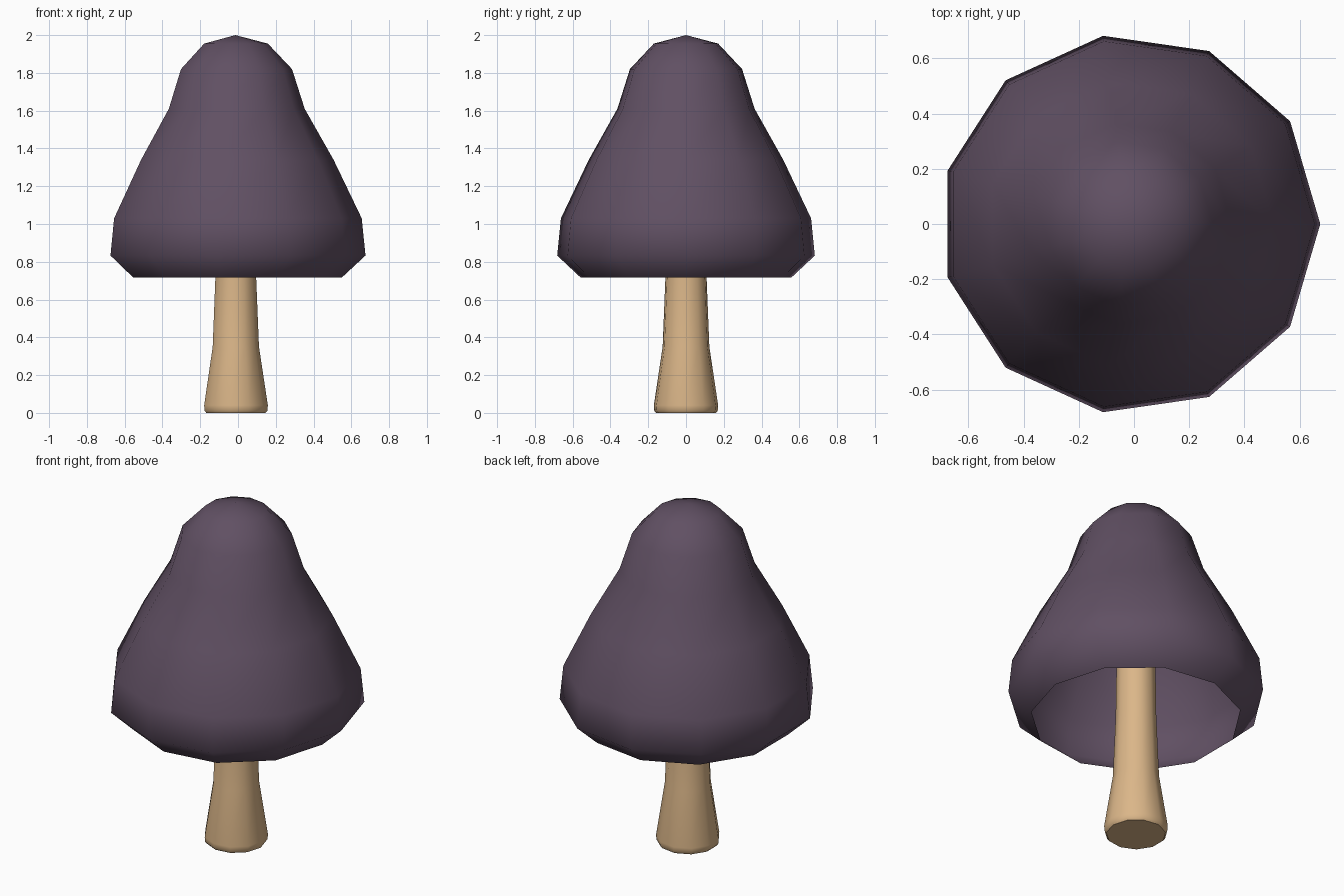
import bpy, bmesh, math

if "Cube" in bpy.data.objects:
    bpy.data.objects.remove(bpy.data.objects["Cube"])

SIDES = 11
CX = -0.014  # axis offset so the odd-sided bounds are centred on x = 0


def material(name, rgb):
    m = bpy.data.materials.new(name)
    m.diffuse_color = (*rgb, 1.0)
    m.use_nodes = True
    m.node_tree.nodes["Principled BSDF"].inputs["Base Color"].default_value = m.diffuse_color
    return m


def lathe(name, profile, mat, angle, cap_bottom=False):
    """Revolve (radius, z) points, bottom to top; radius 0 makes a tip."""
    bm = bmesh.new()
    rings = []
    for r, z in profile:
        if r == 0:
            rings.append([bm.verts.new((CX, 0, z))])
        else:
            rings.append([bm.verts.new((CX + r * math.cos(2 * math.pi * i / SIDES),
                                        r * math.sin(2 * math.pi * i / SIDES), z))
                          for i in range(SIDES)])
    for a, b in zip(rings, rings[1:]):
        for i in range(SIDES):
            j = (i + 1) % SIDES
            if len(b) == 1:
                bm.faces.new((a[i], a[j], b[0]))
            else:
                bm.faces.new((a[i], a[j], b[j], b[i]))
    if cap_bottom:
        bm.faces.new(rings[0][::-1])
    me = bpy.data.meshes.new(name)
    bm.to_mesh(me)
    bm.free()
    me.materials.append(mat)
    ob = bpy.data.objects.new(name, me)
    bpy.context.collection.objects.link(ob)
    bpy.ops.object.select_all(action='DESELECT')
    ob.select_set(True)
    bpy.context.view_layer.objects.active = ob
    bpy.ops.object.shade_smooth_by_angle(angle=math.radians(angle))
    return ob


purple = material("dull_purple", (0.118, 0.080, 0.125))
tan = material("warm_tan", (0.71, 0.47, 0.25))

# Hollow bell-shaped cap, open underneath
lathe("cap", [(0.565, 0.718), (0.689, 0.833), (0.669, 1.03), (0.520, 1.34),
              (0.367, 1.61), (0.300, 1.82), (0.172, 1.955), (0, 2.0)], purple, 80)

# Flared stem running up inside the cap
lathe("stem", [(0.160, 0.0), (0.170, 0.012), (0.172, 0.04), (0.125, 0.35),
               (0.110, 0.72), (0.098, 1.6), (0, 1.62)], tan, 50, cap_bottom=True)
